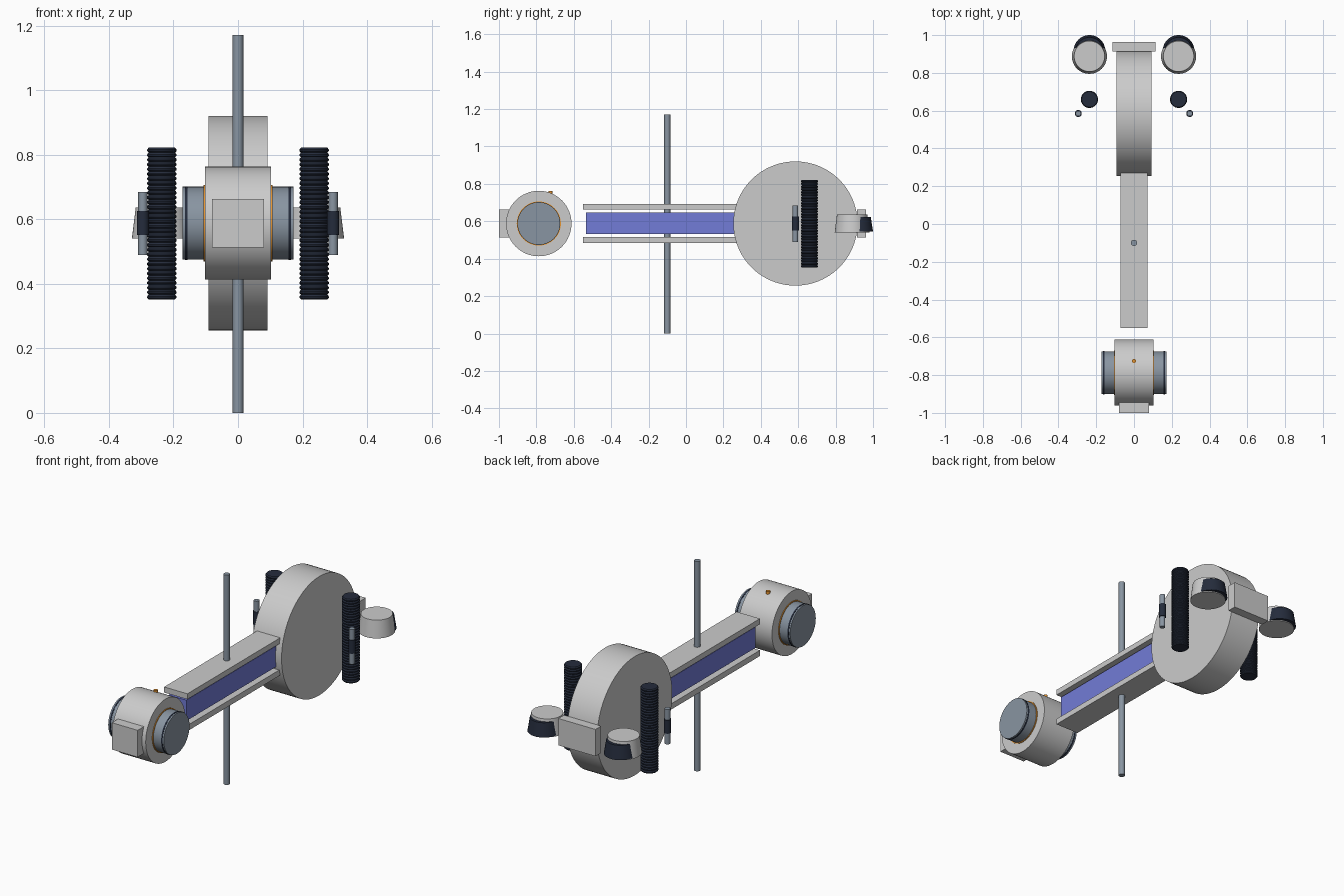
import bpy, bmesh, math
from mathutils import Matrix, Vector

if "Cube" in bpy.data.objects:
    bpy.data.objects.remove(bpy.data.objects["Cube"])


def material(name, rgb):
    m = bpy.data.materials.new(name)
    m.diffuse_color = (*rgb, 1)
    m.use_nodes = True
    m.node_tree.nodes["Principled BSDF"].inputs["Base Color"].default_value = m.diffuse_color
    return m


SLATE = material("slate", (0.25, 0.30, 0.36))
DARK = material("dark", (0.018, 0.025, 0.045))
BLUE = material("blue", (0.17, 0.20, 0.68))
ORANGE = material("orange", (0.80, 0.30, 0.03))
ZC = 0.588  # height of the main axis


def finish(bm, name, mat, smooth=True):
    bmesh.ops.recalc_face_normals(bm, faces=bm.faces)
    me = bpy.data.meshes.new(name)
    bm.to_mesh(me)
    bm.free()
    ob = bpy.data.objects.new(name, me)
    bpy.context.collection.objects.link(ob)
    if mat:
        me.materials.append(mat)
    if smooth:
        bpy.ops.object.select_all(action='DESELECT')
        ob.select_set(True)
        bpy.context.view_layer.objects.active = ob
        bpy.ops.object.shade_smooth_by_angle(angle=math.radians(30))
    return ob


def box(name, x, y, z, mat=None):
    bm = bmesh.new()
    bmesh.ops.create_cube(bm, size=1)
    for v in bm.verts:
        v.co = Vector([(a + b) / 2 + c * (b - a) for (a, b), c in zip((x, y, z), v.co)])
    return finish(bm, name, mat, False)


def lathe(name, profile, loc, mat=None, axis='Z', steps=48):
    """Revolve (radius, height) points round an axis; ends are capped."""
    pts = [(0, profile[0][1])] + profile + [(0, profile[-1][1])]
    bm = bmesh.new()
    vs = [bm.verts.new((r, 0, h)) for r, h in pts]
    es = [bm.edges.new(p) for p in zip(vs, vs[1:])]
    bmesh.ops.spin(bm, geom=vs + es, cent=(0, 0, 0), axis=(0, 0, 1),
                   angle=math.tau, steps=steps)
    bmesh.ops.remove_doubles(bm, verts=bm.verts, dist=1e-5)
    rot = Matrix.Rotation(math.pi / 2, 4, 'Y') if axis == 'X' else Matrix()
    bm.transform(Matrix.Translation(loc) @ rot)
    return finish(bm, name, mat)


def cyl(name, r, a, b, loc, mat=None, axis='Z', r2=None, steps=48):
    return lathe(name, [(r, a), (r if r2 is None else r2, b)], loc, mat, axis, steps)


# Upright pole
cyl("pole", 0.0165, 0, 1.172, (0, -0.10, 0), SLATE, steps=32)

# Central beam: two rails and a blue core
box("lower_rail", (-0.072, 0.072), (-0.55, 0.27), (0.484, 0.516))
box("upper_rail", (-0.072, 0.072), (-0.55, 0.27), (0.662, 0.693))
box("beam_core", (-0.055, 0.055), (-0.535, 0.265), (0.531, 0.647), BLUE)

# Large rear disc and its end plate
cyl("rear_disc", 0.332, -0.092, 0.092, (0, 0.585, ZC), axis='X', steps=96)
box("rear_plate", (-0.115, 0.115), (0.913, 0.963), (0.513, 0.663))

# Front drum with hubs, seals and plate
drum = (0, -0.787, ZC)
cyl("front_drum", 0.175, -0.103, 0.103, drum, axis='X', steps=64)
cyl("drum_hub", 0.113, -0.172, 0.172, drum, SLATE, 'X', steps=64)
box("front_plate", (-0.08, 0.08), (-1.0, -0.94), (0.513, 0.663))
cyl("drum_indicator", 0.011, 0.74, 0.763, (0, -0.725, 0), ORANGE, steps=20)

# Screw profile: alternating crest and root
z0, z1, teeth = 0.352, 0.822, 32
pitch = (z1 - z0) / teeth
screw = []
for i in range(teeth):
    z = z0 + i * pitch
    screw += [(0.041, z), (0.0455, z + pitch * 0.3), (0.0455, z + pitch * 0.6)]
screw.append((0.041, z1))

for s, side in ((-1, "left"), (1, "right")):
    # Thin rings on the hub
    for label, x, r, w, mat in (("orange_ring", 0.1045, 0.118, 0.0025, ORANGE),
                                ("dark_ring", 0.160, 0.1145, 0.004, DARK)):
        cyl(f"{side}_{label}", r, s * x - w, s * x + w, drum, mat, 'X', steps=64)
    # Threaded column
    lathe(f"{side}_threaded_column", screw, (s * 0.236, 0.66, 0), DARK, steps=32)
    # Slim rod with dark grip
    cyl(f"{side}_rod", 0.0145, 0.49, 0.685, (s * 0.295, 0.585, 0), SLATE, steps=24)
    cyl(f"{side}_rod_grip", 0.0185, 0.551, 0.626, (s * 0.295, 0.585, 0), DARK, steps=24)
    # Tapered pod with dark rear collar
    cyl(f"{side}_pod", 0.093, 0.54, 0.637, (s * 0.236, 0.888, 0), r2=0.081)
    cyl(f"{side}_pod_collar", 0.084, 0.545, 0.622, (s * 0.236, 0.916, 0), DARK, r2=0.072)
